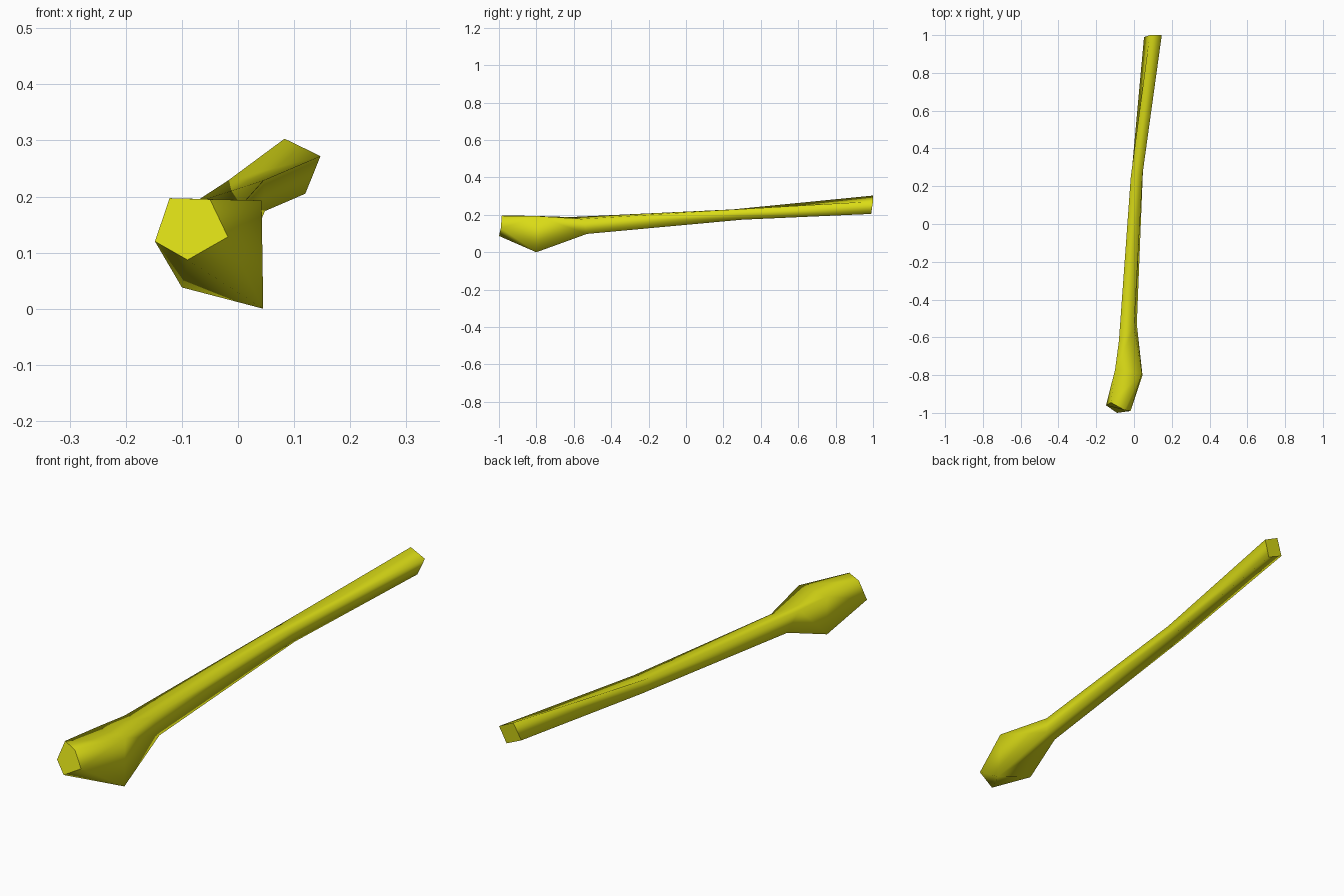
import bpy, bmesh

if "Cube" in bpy.data.objects:
    bpy.data.objects.remove(bpy.data.objects["Cube"])

# Single flat colour
yellow = bpy.data.materials.new("bright_yellow")
yellow.diffuse_color = (0.70, 0.71, 0.008, 1)
yellow.use_nodes = True
yellow.node_tree.nodes["Principled BSDF"].inputs["Base Color"].default_value = yellow.diffuse_color

# Four-cornered cross-sections: top left, top right, bottom right, bottom left
sections = [
    [(-0.10, -0.77, 0.193), (0.042, -0.79, 0.193), (0.045, -0.80, 0.0), (-0.10, -0.77, 0.038)],    # club bulge
    [(-0.08, -0.62, 0.188), (0.0, -0.55, 0.178), (0.015, -0.53, 0.098), (-0.06, -0.57, 0.11)],     # neck
    [(-0.017, 0.25, 0.229), (0.046, 0.27, 0.229), (0.048, 0.30, 0.174), (-0.01, 0.30, 0.18)],      # mid shaft
    [(0.083, 1.0, 0.303), (0.147, 1.0, 0.272), (0.12, 0.99, 0.205), (0.053, 0.99, 0.235)],         # far end
]
# Five-sided front tip, clockwise from top left
tip = [(-0.122, -0.945, 0.197), (-0.05, -0.985, 0.195), (-0.018, -0.99, 0.128),
       (-0.09, -1.0, 0.087), (-0.148, -0.96, 0.12)]

bm = bmesh.new()
rings = [[bm.verts.new(p) for p in ring] for ring in sections]
a, b, c, d, e = cap = [bm.verts.new(p) for p in tip]

# Shaft skin between successive sections
for r0, r1 in zip(rings, rings[1:]):
    for i in range(4):
        j = (i + 1) % 4
        bm.faces.new((r0[i], r0[j], r1[j], r1[i]))

# Blend from the five-sided tip to the bulge
tl, tr, br, bl = rings[0]
for f in ((a, b, tr, tl), (b, c, tr), (c, br, tr), (c, d, br),
          (d, bl, br), (d, e, bl), (e, a, tl, bl)):
    bm.faces.new(f)

# Smooth skin with flat, sharp-edged ends
for f in bm.faces:
    f.smooth = True
for loop in (cap, rings[-1]):
    end = bm.faces.new(loop)
    for edge in end.edges:
        edge.smooth = False
bmesh.ops.recalc_face_normals(bm, faces=bm.faces)

mesh = bpy.data.meshes.new("club")
bm.to_mesh(mesh)
bm.free()
mesh.materials.append(yellow)
bpy.context.collection.objects.link(bpy.data.objects.new("club", mesh))
